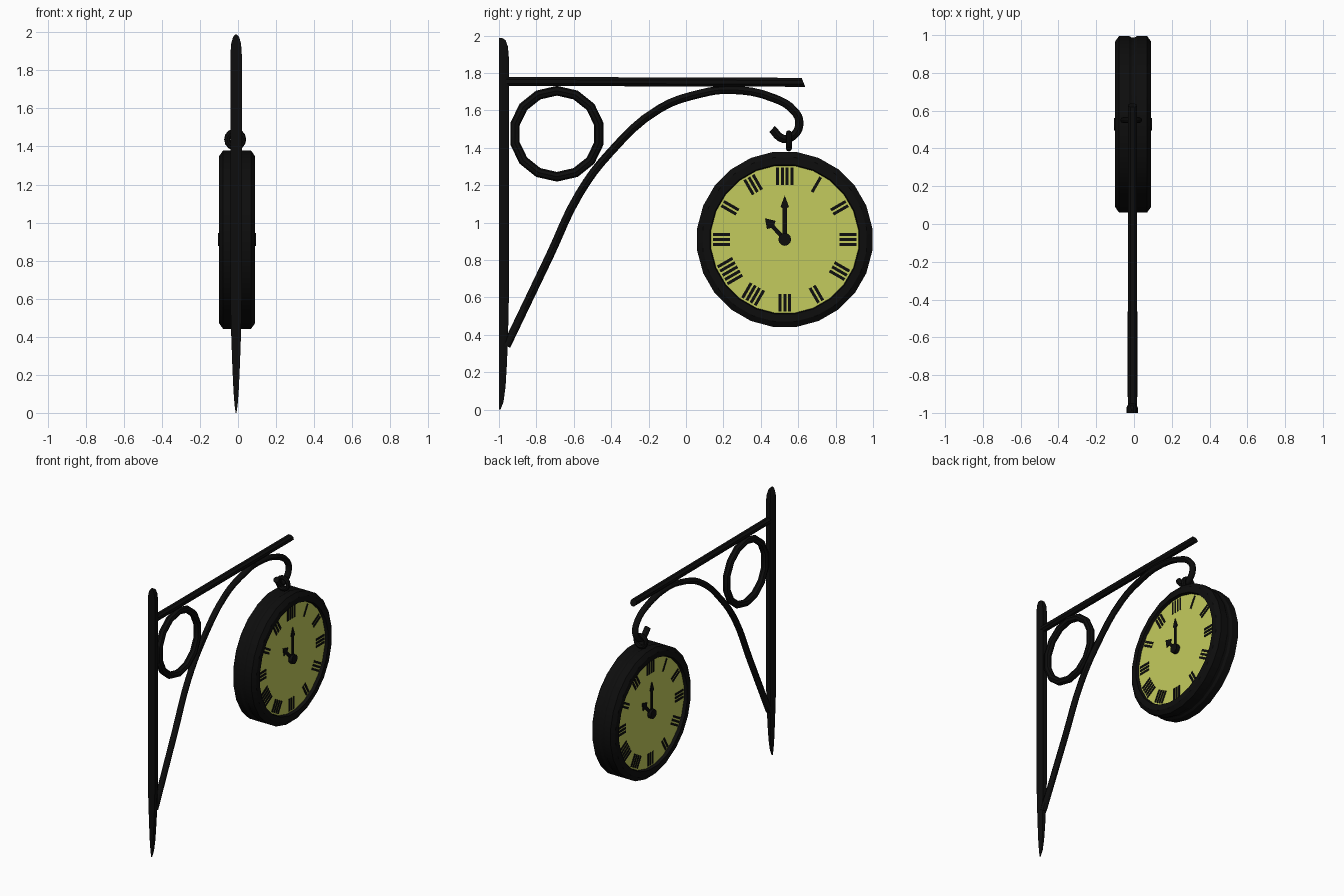
import bpy, bmesh
from math import sin, cos, pi, radians
from mathutils import Matrix, Vector

if "Cube" in bpy.data.objects:
    bpy.data.objects.remove(bpy.data.objects["Cube"])

MID = -0.008                       # centre plane of the ironwork
CLOCK = Vector((-0.005, 0.528, 0.91))


def material(name, rgb):
    m = bpy.data.materials.new(name)
    m.use_nodes = True
    m.diffuse_color = (*rgb, 1)
    m.node_tree.nodes["Principled BSDF"].inputs["Base Color"].default_value = (*rgb, 1)
    return m


IRON = material("black iron", (0.004, 0.004, 0.004))
DIAL = material("yellow dial", (0.55, 0.6, 0.11))


def smooth(obj, angle=35):
    bpy.ops.object.select_all(action='DESELECT')
    obj.select_set(True)
    bpy.context.view_layer.objects.active = obj
    bpy.ops.object.shade_smooth_by_angle(angle=radians(angle))


def finish(bm, name, mat):
    bmesh.ops.recalc_face_normals(bm, faces=bm.faces)
    mesh = bpy.data.meshes.new(name)
    bm.to_mesh(mesh)
    bm.free()
    mesh.materials.append(mat)
    obj = bpy.data.objects.new(name, mesh)
    bpy.context.collection.objects.link(obj)
    return obj


def loft(name, rings, mat):
    """Skin a row of equal rings and cap both ends."""
    bm = bmesh.new()
    loops = [[bm.verts.new(p) for p in ring] for ring in rings]
    n = len(loops[0])
    for a, b in zip(loops, loops[1:]):
        for i in range(n):
            j = (i + 1) % n
            bm.faces.new((a[i], a[j], b[j], b[i]))
    bm.faces.new(loops[0])
    bm.faces.new(loops[-1])
    return finish(bm, name, mat)


def circle(n, r, turn=0.0):
    return [(r * cos(2 * pi * (i + turn) / n), r * sin(2 * pi * (i + turn) / n))
            for i in range(n)]


def plates(name, outlines, side, low, high, mat):
    """Thin plates on one clock face; outlines are (right, up) points."""
    bm = bmesh.new()
    for outline in outlines:
        ends = [[bm.verts.new((CLOCK.x + side * d, CLOCK.y + side * u, CLOCK.z + v))
                 for u, v in outline] for d in (low, high)]
        bm.faces.new(ends[0])
        bm.faces.new(ends[1])
        for i in range(len(outline)):
            j = (i + 1) % len(outline)
            bm.faces.new((ends[0][i], ends[0][j], ends[1][j], ends[1][i]))
    return finish(bm, name, mat)


def turned(outline, clockwise):
    c, s = cos(clockwise), sin(clockwise)
    return [(u * c + v * s, v * c - u * s) for u, v in outline]


def torus(name, centre, major, minor, rotation, sides):
    bpy.ops.mesh.primitive_torus_add(location=centre, rotation=rotation, major_radius=major,
                                     minor_radius=minor, major_segments=sides, minor_segments=8)
    obj = bpy.context.object
    obj.name = name
    obj.data.materials.append(IRON)
    smooth(obj)


# Wall post: flat on the wall side, rounded outside, pointed at the foot
post = [(0, .002, .008), (.04, .008, .024), (.12, .014, .035), (.25, .02, .043), (.42, .026, .049),
        (.6, .03, .053), (1.88, .03, .053), (1.94, .026, .048), (1.975, .016, .036), (1.988, .005, .015)]
section = [(-1, 0), (-1, .55), (-.6, 1), (.6, 1), (1, .55), (1, 0)]
smooth(loft("wall_post", [[(MID - .002 + w * a, -1 + d * b, z) for a, b in section]
                          for z, w, d in post], IRON))

# Top arm with a slanted end
smooth(loft("top_arm", [[(MID + a, y - slant * b, z + b) for a, b in circle(8, .026, .5)]
                        for y, z, slant in ((-.97, 1.755, 0), (.628, 1.75, .4))], IRON))

# Decorative ring in the corner
torus("corner_ring", (MID, -.69, 1.475), .23, .026, (0, pi / 2, 0), 14)

# Curved brace ending in a hook
path = [(-.96, .34), (-.73, .82), (-.57, 1.155), (-.41, 1.37), (-.14, 1.61), (.08, 1.69), (.23, 1.71),
        (.47, 1.665), (.58, 1.595), (.606, 1.535), (.58, 1.47), (.52, 1.448), (.46, 1.5)]
curve = bpy.data.curves.new("curved_brace", 'CURVE')
curve.dimensions = '3D'
curve.bevel_depth = .022
curve.bevel_resolution = 2
curve.resolution_u = 4
curve.use_fill_caps = True
spline = curve.splines.new('BEZIER')
spline.bezier_points.add(len(path) - 1)
for point, (y, z) in zip(spline.bezier_points, path):
    point.co = (MID, y, z)
    point.handle_left_type = point.handle_right_type = 'AUTO'
brace = bpy.data.objects.new("curved_brace", curve)
bpy.context.collection.objects.link(brace)
curve.materials.append(IRON)
bpy.ops.object.select_all(action='DESELECT')
brace.select_set(True)
bpy.context.view_layer.objects.active = brace
bpy.ops.object.convert(target='MESH')
smooth(bpy.context.object, 45)

# Hanging ring between the hook and the clock
torus("hanging_ring", (-.015, .55, 1.437), .042, .016, (pi / 2, 0, 0), 14)

# Clock case: turned drum with bevelled rims, a shallow waist and recessed faces
half = [(.068, .396), (.095, .402), (.095, .442), (.074, .472), (.022, .472), (.008, .463)]
profile = half + [(-d, r) for d, r in reversed(half)]
smooth(loft("clock_case", [[(CLOCK.x + d, CLOCK.y + a, CLOCK.z + b) for a, b in circle(24, r, .5)]
                           for d, r in profile], IRON), 25)

# Both dials with hour marks, hands and hub
strokes = [4, 1, 2, 3, 3, 2, 3, 4, 5, 3, 2, 3]
marks = []
for hour, count in enumerate(strokes):
    for k in range(count):
        x = (k - (count - 1) / 2) * .026
        bar = [(x - .008, .292), (x + .008, .292), (x + .008, .384), (x - .008, .384)]
        marks.append(turned(bar, hour * pi / 6))


def hand(length, head, width):
    base = length - head
    return [(-.011, 0), (.011, 0), (.011, base), (width, base + .01), (width * .6, base + head * .5),
            (0, length), (-width * .6, base + head * .5), (-width, base + .01), (-.011, base)]


for side, label in ((1, "left"), (-1, "right")):
    plates(label + "_dial", [circle(48, .4)], side, .066, .072, DIAL)
    plates(label + "_hour_marks", marks, side, .071, .075, IRON)
    plates(label + "_minute_hand", [hand(.235, .07, .022)], side, .082, .088, IRON)
    plates(label + "_hour_hand", [turned(hand(.155, .06, .032), radians(-43))], side, .076, .082, IRON)
    plates(label + "_hub", [circle(12, .034)], side, .07, .1, IRON)
